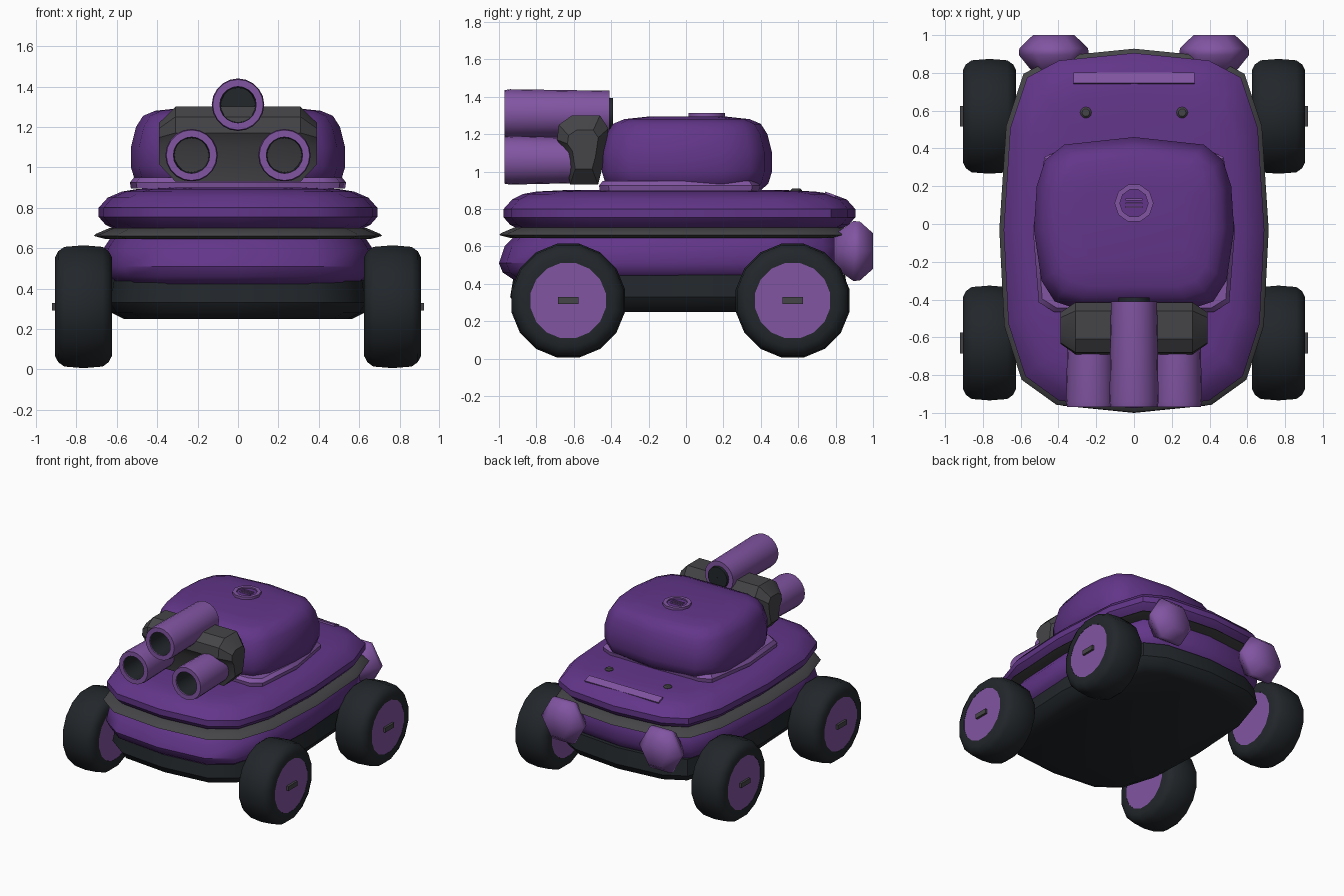
import bpy, bmesh, math
from mathutils import Vector, Matrix

if "Cube" in bpy.data.objects:
    bpy.data.objects.remove(bpy.data.objects["Cube"])


def mat(name, rgb):
    m = bpy.data.materials.new(name)
    m.diffuse_color = (*rgb, 1)
    m.use_nodes = True
    m.node_tree.nodes["Principled BSDF"].inputs["Base Color"].default_value = m.diffuse_color
    return m


PURPLE = mat("purple", (0.122, 0.036, 0.25))
LIGHT = mat("light_purple", (0.22, 0.09, 0.36))
BLACK = mat("black", (0.016, 0.02, 0.024))
GREY = mat("dark_grey", (0.06, 0.06, 0.066))


def skin(name, rings, material, cap=True, closed=False, angle=40):
    """Bridge a list of equal-length point rings into one mesh."""
    bm = bmesh.new()
    vs = [[bm.verts.new(p) for p in r] for r in rings]
    n = len(vs[0])
    pairs = list(zip(vs, vs[1:]))
    if closed:
        pairs.append((vs[-1], vs[0]))
    for a, b in pairs:
        for i in range(n):
            j = (i + 1) % n
            bm.faces.new((a[i], a[j], b[j], b[i]))
    if cap and not closed:
        bm.faces.new(vs[0])
        bm.faces.new(vs[-1])
    bmesh.ops.recalc_face_normals(bm, faces=bm.faces)
    me = bpy.data.meshes.new(name)
    bm.to_mesh(me)
    bm.free()
    ob = bpy.data.objects.new(name, me)
    bpy.context.collection.objects.link(ob)
    me.materials.append(material)
    bpy.context.view_layer.objects.active = ob
    ob.select_set(True)
    bpy.ops.object.shade_smooth_by_angle(angle=math.radians(angle))
    ob.select_set(False)
    return ob


def loft(name, half, levels, material, angle=40):
    """Plan outline (right half, front to back) mirrored and stacked: (z, inset, shift y)."""
    pts = half + [(-x, y) for x, y in reversed(half) if x > 0.001]
    hx = max(p[0] for p in pts)
    lo, hi = min(p[1] for p in pts), max(p[1] for p in pts)
    cy, hy = (lo + hi) / 2, (hi - lo) / 2
    rings = [[(x * (1 - d / hx), cy + (y - cy) * (1 - d / hy) + s, z) for x, y in pts]
             for z, d, s in levels]
    return skin(name, rings, material, angle=angle)


def lathe(name, profile, seg, axis, loc, material, phase=0.0, **kw):
    """Revolve (distance along axis, radius) about x, y or z."""
    rings = []
    for a, r in profile:
        ring = []
        for i in range(seg):
            t = 2 * math.pi * i / seg + phase
            c, s = r * math.cos(t), r * math.sin(t)
            p = {"x": (a, c, s), "y": (c, a, s), "z": (c, s, a)}[axis]
            ring.append(Vector(p) + Vector(loc))
        rings.append(ring)
    return skin(name, rings, material, **kw)


def box(name, size, loc, material, tilt=0.0):
    x, y, z = (s / 2 for s in size)
    m = Matrix.Translation(loc) @ Matrix.Rotation(tilt, 4, "X")
    rings = [[m @ Vector((a, b, c)) for a, b in ((-x, -y), (x, -y), (x, y), (-x, y))]
             for c in (-z, z)]
    return skin(name, rings, material, angle=20)


# Body: stacked layers sharing one plan outline
plan = [(0, -0.98), (0.4, -0.94), (0.58, -0.81), (0.67, -0.53), (0.695, -0.03),
        (0.66, 0.51), (0.57, 0.78), (0.4, 0.87), (0, 0.91)]
loft("chassis_base", plan, [(0.25, 0.13, 0), (0.28, 0.07, 0), (0.33, 0.04, 0),
                            (0.45, 0.06, 0)], BLACK)
loft("lower_hull", plan, [(0.42, 0.09, -0.03), (0.46, 0.04, -0.04), (0.51, 0.02, -0.04),
                          (0.60, 0.03, -0.02), (0.66, 0.07, 0)], PURPLE)
loft("hull_band", plan, [(0.645, 0.04, 0), (0.66, -0.018, 0), (0.67, -0.01, 0),
                         (0.70, 0.06, 0)], GREY)
loft("upper_deck", plan, [(0.69, 0.09, 0), (0.715, 0.04, 0), (0.755, 0.005, 0),
                          (0.80, 0.005, 0), (0.85, 0.05, 0), (0.88, 0.12, -0.01),
                          (0.893, 0.20, -0.02), (0.90, 0.34, -0.02)], PURPLE)

# Turret and its collar
tplan = [(0, -0.45), (0.3, -0.45), (0.42, -0.41), (0.49, -0.30), (0.53, -0.03),
         (0.515, 0.20), (0.47, 0.34), (0.37, 0.42), (0, 0.46)]
loft("turret_collar", [(0, -0.46), (0.42, -0.46), (0.5, -0.41), (0.53, -0.03),
                       (0.47, 0.35), (0.38, 0.39), (0, 0.40)],
     [(0.895, 0.0, 0), (0.925, -0.005, 0), (0.95, 0.015, 0)], LIGHT)
loft("turret", tplan, [(0.90, 0.06, 0), (0.935, 0.02, 0), (1.0, 0.0, 0), (1.10, 0.0, 0),
                       (1.2, 0.025, 0), (1.255, 0.06, 0), (1.28, 0.12, 0),
                       (1.293, 0.24, 0)], PURPLE)

# Gun mantlet: chamfered block lofted across x
side = [(-0.62, 0.93), (-0.645, 1.1), (-0.69, 1.17), (-0.68, 1.25), (-0.61, 1.30),
        (-0.46, 1.30), (-0.415, 1.23), (-0.44, 1.05), (-0.47, 0.93)]
rings = [[(x, -0.55 + (y + 0.55) * ky, 1.12 + (z - 1.12) * kz) for y, z in side]
         for x, ky, kz in ((-0.39, 0.6, 0.56), (-0.31, 1, 1), (0.31, 1, 1), (0.39, 0.6, 0.56))]
skin("gun_mantlet", rings, GREY, angle=30)

# Three hollow barrels with dark bores
for tag, x, z, back in (("top", 0, 1.31, -0.41), ("left", -0.23, 1.06, -0.58),
                        ("right", 0.23, 1.06, -0.58)):
    lathe("barrel_" + tag, [(back, 0.085), (back, 0.122), (-0.94, 0.13), (-0.97, 0.125),
                            (-0.97, 0.09)], 20, "y", (x, 0, z), LIGHT, closed=True)
    lathe("bore_" + tag, [(-0.968, 0.09), (back + 0.02, 0.083), (back + 0.02, 0.002)],
          20, "y", (x, 0, z), BLACK, cap=False)
lathe("barrel_rear_plug", [(-0.45, 0.09), (-0.42, 0.09)], 20, "y", (0, 0, 1.31), BLACK)

# Wheels: tyre, hub disc through both sides, slotted cap
tyre = [(-0.14, 0.205), (-0.14, 0.25), (-0.125, 0.28), (-0.095, 0.302), (0, 0.31),
        (0.095, 0.302), (0.125, 0.28), (0.14, 0.25), (0.14, 0.205)]
for s, sn in ((-1, "left"), (1, "right")):
    for y, yn in ((-0.63, "front"), (0.57, "rear")):
        at = (s * 0.765, y, 0.31)
        tag = yn + "_" + sn
        lathe("tyre_" + tag, tyre, 16, "x", at, BLACK, closed=True, phase=math.pi / 16)
        lathe("hub_" + tag, [(-0.138, 0.21), (0.138, 0.21)], 16, "x", at, LIGHT,
              phase=math.pi / 16)
        box("hub_slot_" + tag, (0.03, 0.11, 0.036), (s * 0.905, y, 0.31), GREY)
    # Rear bumpers and deck rivets
    lathe("rear_bumper_" + sn, [(0.79, 0.1), (0.895, 0.185), (0.93, 0.182), (1.0, 0.11)], 6, "y",
          (s * 0.425, 0, 0.575), LIGHT, angle=65)
    lathe("deck_rivet_" + sn, [(0.88, 0.03), (0.90, 0.03), (0.91, 0.02)], 12, "z",
          (s * 0.255, 0.59, 0), GREY)

# Deck strip
box("deck_strip", (0.64, 0.06, 0.02), (0, 0.77, 0.873), LIGHT, -0.35)

# Roof hatch: ring and grille bars
lathe("hatch_ring", [(1.285, 0.075), (1.285, 0.103), (1.312, 0.103), (1.312, 0.075)], 10, "z",
      (0, 0.11, 0), LIGHT, closed=True)
lathe("hatch_lid", [(1.285, 0.078), (1.302, 0.078)], 10, "z", (0, 0.11, 0), PURPLE)
for dy in (-0.02, 0.0, 0.02):
    box("hatch_bar", (0.09, 0.009, 0.012), (0, 0.11 + dy, 1.305), LIGHT)
